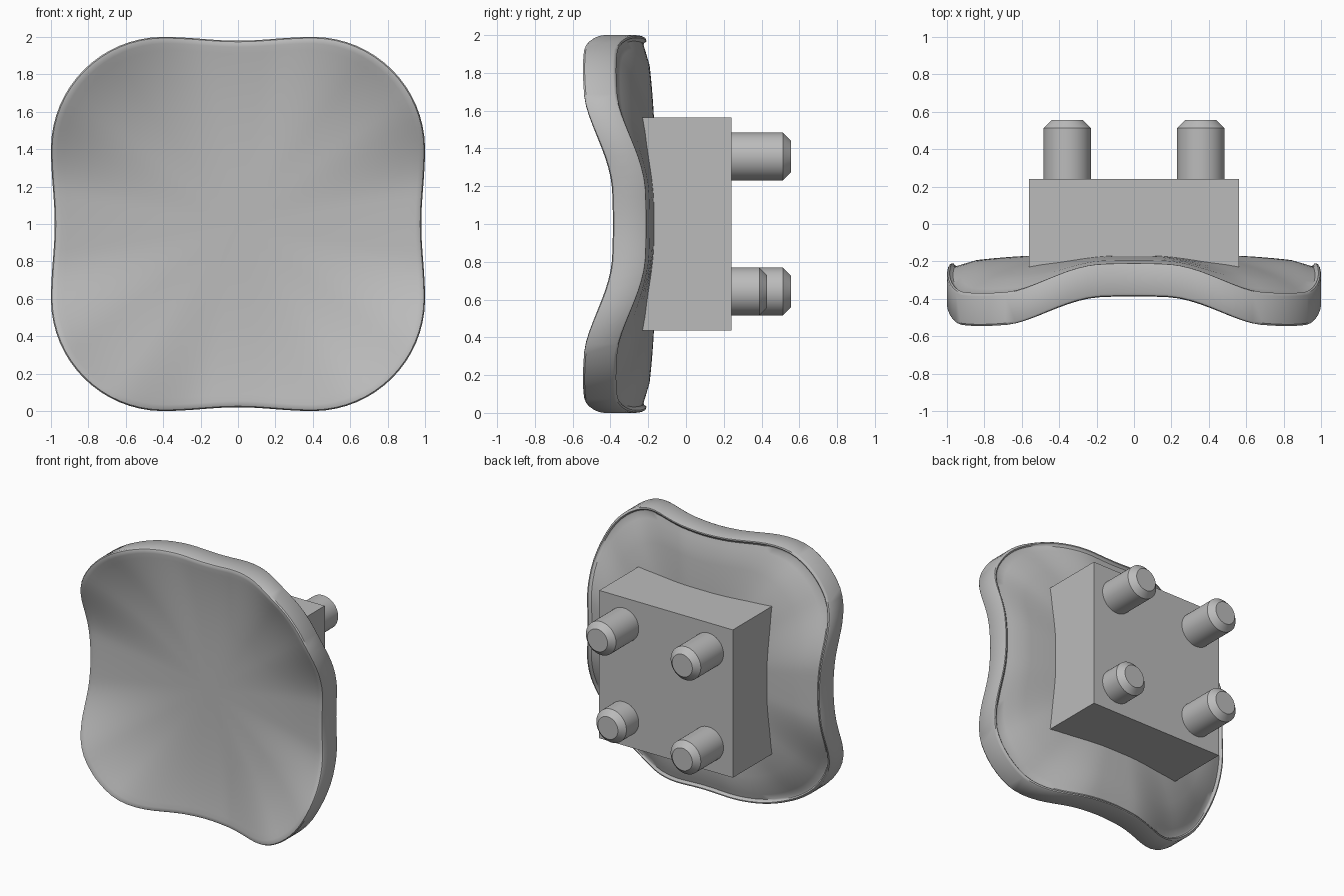
import bpy, bmesh, math
from mathutils import Matrix, Vector

cube = bpy.data.objects.get("Cube")
if cube:
    bpy.data.objects.remove(cube, do_unlink=True)

grey = bpy.data.materials.new("plain_grey")
grey.use_nodes = True
colour = (0.5, 0.5, 0.5, 1)
grey.diffuse_color = colour
grey.node_tree.nodes["Principled BSDF"].inputs["Base Color"].default_value = colour

SEGMENTS = 128
MID = 1.0          # height of the centre
FRONT, BACK = -0.34, -0.16


def add_object(name, bm, smooth=True):
    bmesh.ops.recalc_face_normals(bm, faces=bm.faces)
    mesh = bpy.data.meshes.new(name)
    bm.to_mesh(mesh)
    bm.free()
    mesh.materials.append(grey)
    obj = bpy.data.objects.new(name, mesh)
    bpy.context.collection.objects.link(obj)
    if smooth:
        bpy.ops.object.select_all(action='DESELECT')
        obj.select_set(True)
        bpy.context.view_layer.objects.active = obj
        bpy.ops.object.shade_smooth_by_angle(angle=math.radians(35))
    return obj


def fold(angle):
    """Angle measured from the nearest side's middle, 0 to 45 degrees."""
    a = angle % (math.pi / 2)
    return min(a, math.pi / 2 - a)


def rim_radius(angle):
    """Rounded square whose sides dip slightly inward."""
    a = fold(angle)
    t = math.tan(a)
    if t < 0.4:
        return (1 - 0.01 * (1 + math.cos(math.pi * t / 0.4))) / math.cos(a)
    along = 0.4 * (math.cos(a) + math.sin(a))
    return along + math.sqrt(0.36 - 0.32 + along * along)


def drop(radius, angle):
    """How far the sheet bends forward, most at the corners."""
    t = (math.degrees(fold(angle)) - 10) / 27
    t = max(0, min(1, t))
    return radius ** 3 * (0.055 + 0.083 * t * t * (3 - 2 * t))


# Wavy plate: rings of (inset from rim, base depth, extra offset)
def build_plate():
    rings = [(1 - s / 14, FRONT, 0) for s in range(1, 14)]
    rings += [(0.035, FRONT, 0), (0.018, FRONT, 0.002),
              (0.006, FRONT, 0.009), (0, FRONT, 0.022),
              (0, BACK, -0.008), (0.005, BACK, 0), (0.014, BACK, 0),
              (0.022, BACK, -0.012), (0.032, BACK, -0.018), (0.07, BACK, -0.012)]
    rings += [(1 - s / 14, BACK, 0) for s in range(12, 0, -1)]
    bm = bmesh.new()
    loops = []
    for inset, base, extra in rings:
        loop = []
        for i in range(SEGMENTS):
            a = 2 * math.pi * i / SEGMENTS
            r = rim_radius(a) * (1 - inset)
            y = base - drop(r, a) + extra
            loop.append(bm.verts.new((r * math.cos(a), y, MID + r * math.sin(a))))
        loops.append(loop)
    for one, two in zip(loops, loops[1:]):
        for i in range(SEGMENTS):
            j = (i + 1) % SEGMENTS
            bm.faces.new((one[i], one[j], two[j], two[i]))
    for loop, base in ((loops[0], FRONT), (loops[-1], BACK)):
        centre = bm.verts.new((0, base, MID))
        for i in range(SEGMENTS):
            bm.faces.new((centre, loop[i], loop[(i + 1) % SEGMENTS]))
    add_object("wavy_plate", bm)


# Mounting block, its front sunk into the plate
def build_block():
    bm = bmesh.new()
    bmesh.ops.create_cube(bm, size=1)
    near, far = -0.27, 0.24
    bmesh.ops.scale(bm, vec=Vector((1.125, far - near, 1.125)), verts=bm.verts)
    bmesh.ops.translate(bm, vec=Vector((0, (near + far) / 2, MID)), verts=bm.verts)
    add_object("mounting_block", bm, smooth=False)


# Round peg with a chamfered tip
def build_peg(name, x, z, tip):
    bm = bmesh.new()
    root, chamfer, radius = 0.2, 0.042, 0.127
    turn = Matrix.Rotation(-math.pi / 2, 4, 'X')
    bmesh.ops.create_cone(bm, cap_ends=True, segments=48, radius1=radius,
                          radius2=radius, depth=tip - root,
                          matrix=Matrix.Translation((x, (root + tip) / 2, z)) @ turn)
    edges = [e for e in bm.edges if all(v.co.y > tip - 0.001 for v in e.verts)]
    bmesh.ops.bevel(bm, geom=edges, offset=chamfer, segments=1, affect='EDGES')
    add_object(name, bm)


build_plate()
build_block()
for side, sx in (("left", 1), ("right", -1)):
    for level, sz in (("upper", 1), ("lower", -1)):
        short = side == "left" and level == "lower"
        build_peg(f"{level}_{side}_peg", sx * 0.357, MID + sz * 0.357,
                  0.43 if short else 0.555)
